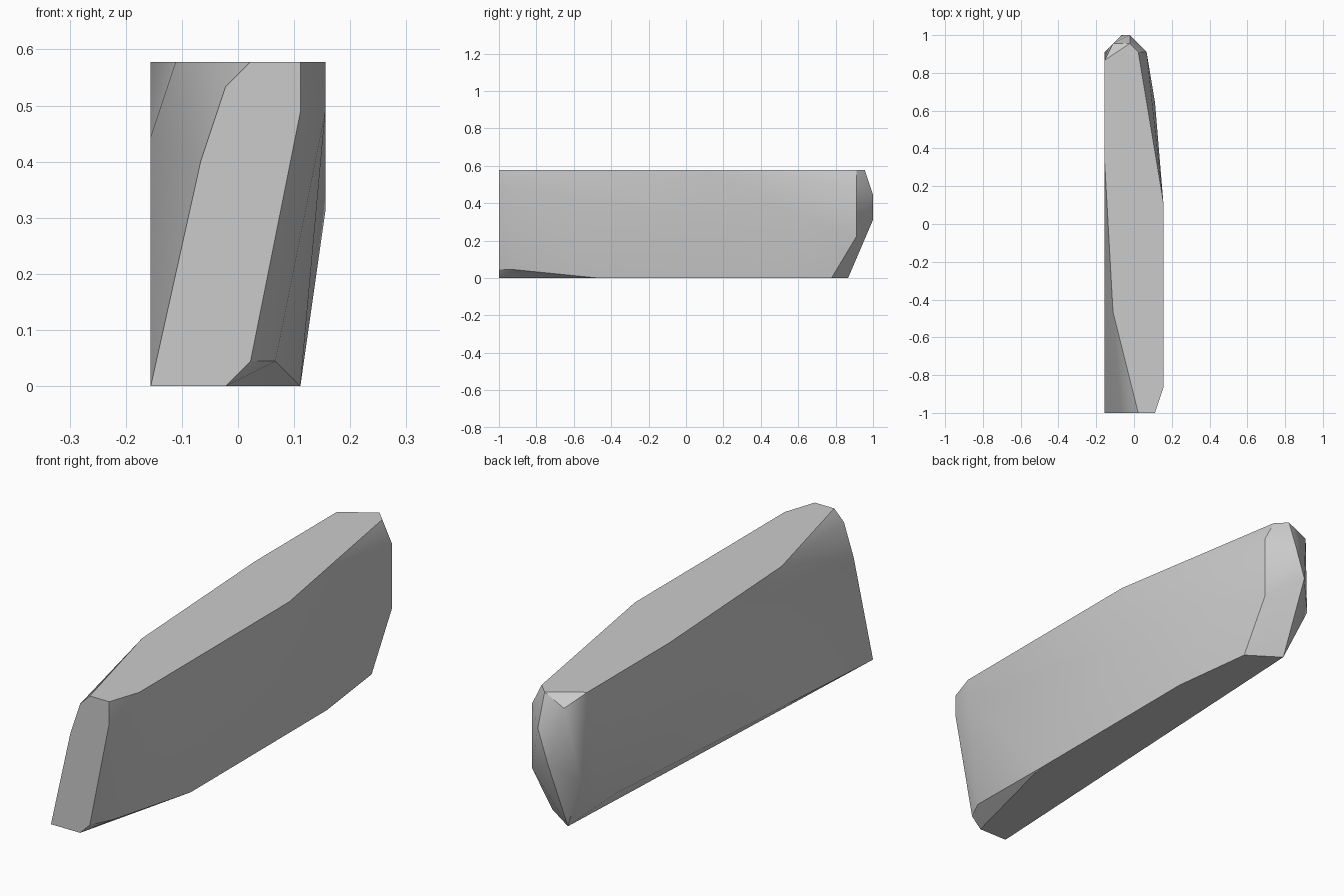
import bpy
import bmesh
import math
from mathutils import Vector

# Remove the default object
default_cube = bpy.data.objects.get("Cube")
if default_cube:
    bpy.data.objects.remove(default_cube, do_unlink=True)


def make_material(name, colour):
    material = bpy.data.materials.new(name)
    material.use_nodes = True
    material.diffuse_color = colour
    shader = material.node_tree.nodes["Principled BSDF"]
    shader.inputs["Base Color"].default_value = colour
    return material


# The slab is chipped on a coarse grid: width, length and height in grid steps
WIDTH, LENGTH, HEIGHT = 7, 45, 13
STEP = 2 / LENGTH


def grid_point(x, y, z):
    return Vector((x - WIDTH / 2, y - LENGTH / 2, z)) * STEP


# Flat front end, as an outline of (width, height)
front_end = [(x, 0, z) for x, z in (
    (0, 0), (3, 0), (4, 1), (6, 11), (6, HEIGHT), (4, HEIGHT), (3, 12), (2, 9))]

# Flat top, as an outline of (width, length)
top_face = [(x, y, HEIGHT) for x, y in (
    (1, 12), (0, 30), (0, 42), (3, 44), (4, 43), (WIDTH, 25), (WIDTH, 3))]

# Flat underside, as an outline of (width, length)
underside = [(x, y, 0) for x, y in ((6, 12), (6, 32), (5, 40), (2, 42))]

# Worn corners along the two long sides
left_side = [(WIDTH, 3, 11), (WIDTH, 25, 7), (6, 37, 7), (5, 2, 1)]
right_side = [(0, 14, 10), (0, 38, 2), (0, 43, 5)]

# Blunt faceted back tip
back_tip = [(5, 43, 5), (5, 43, 11), (3, LENGTH, 10), (2, LENGTH, 7), (1, 44, 12)]

# Wrap all the corners in one solid stone
bm = bmesh.new()
for corner in front_end + top_face + underside + left_side + right_side + back_tip:
    bm.verts.new(grid_point(*corner))
bmesh.ops.convex_hull(bm, input=bm.verts[:])
loose = [v for v in bm.verts if not v.link_faces]
bmesh.ops.delete(bm, geom=loose, context="VERTS")
bmesh.ops.dissolve_limit(bm, angle_limit=math.radians(0.5),
                         verts=bm.verts[:], edges=bm.edges[:])
bmesh.ops.recalc_face_normals(bm, faces=bm.faces[:])

mesh = bpy.data.meshes.new("stone_slab")
bm.to_mesh(mesh)
bm.free()
mesh.materials.append(make_material("stone_grey", (0.6, 0.6, 0.6, 1)))

stone_slab = bpy.data.objects.new("stone_slab", mesh)
bpy.context.collection.objects.link(stone_slab)

# Soft long sides with crisp chipped edges
bpy.ops.object.select_all(action="DESELECT")
stone_slab.select_set(True)
bpy.context.view_layer.objects.active = stone_slab
bpy.ops.object.shade_smooth_by_angle(angle=math.radians(30))
